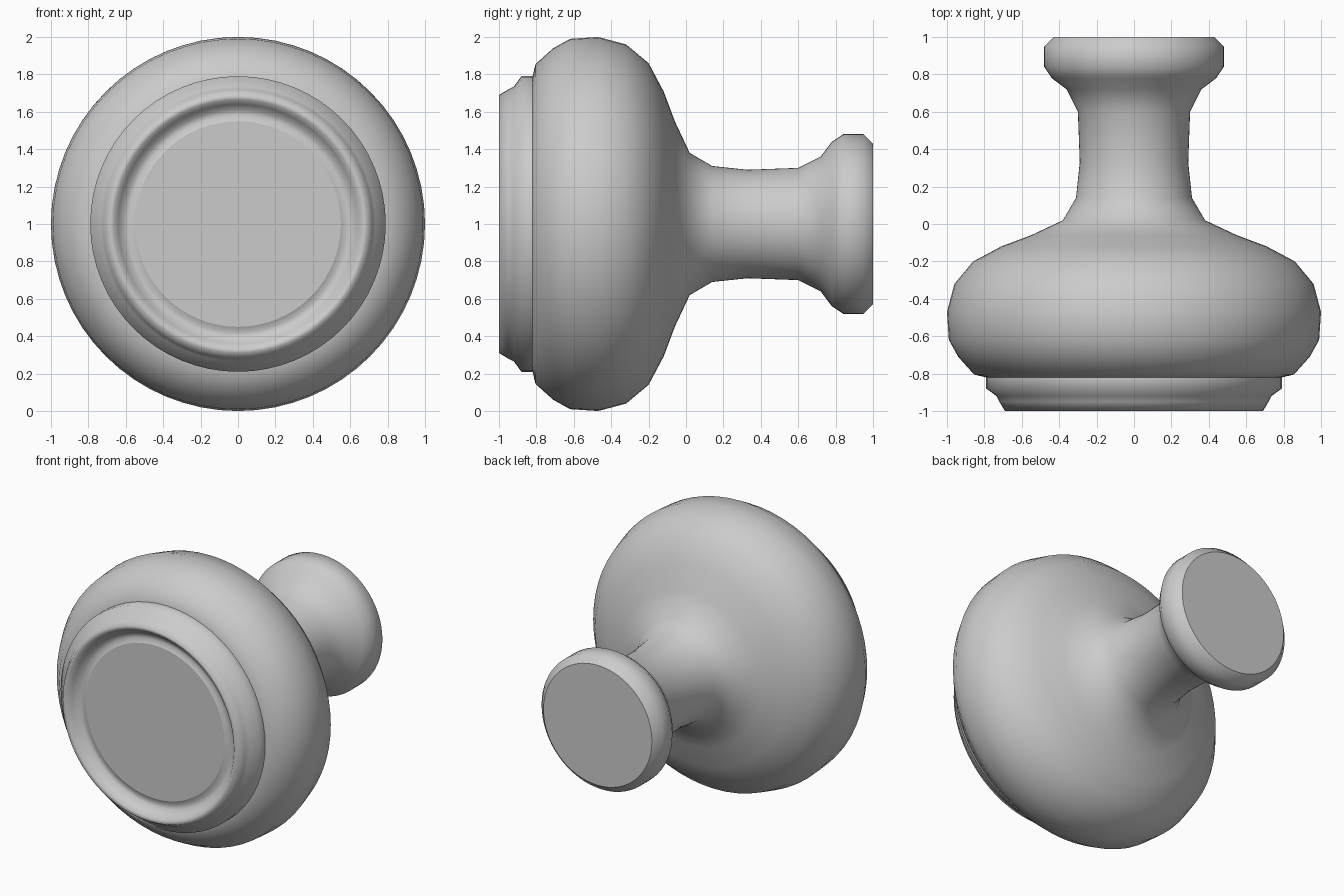
import bpy, bmesh, math

if "Cube" in bpy.data.objects:
    bpy.data.objects.remove(bpy.data.objects["Cube"])

SEGMENTS = 64

# Half profile as (radius, y), from the recessed front disc to the rear cap
PROFILE = [
    (0.55, -0.94), (0.58, -0.925), (0.61, -0.93), (0.64, -0.965), (0.665, -0.995),
    (0.69, -1.0), (0.72, -0.95), (0.735, -0.92), (0.79, -0.88), (0.79, -0.82),
    (0.855, -0.805), (0.94, -0.71), (0.99, -0.62), (1.0, -0.47), (0.96, -0.32),
    (0.86, -0.20), (0.71, -0.12), (0.55, -0.06), (0.38, 0.02), (0.31, 0.14),
    (0.29, 0.33), (0.30, 0.60), (0.36, 0.72), (0.44, 0.78), (0.48, 0.84),
    (0.48, 0.95), (0.43, 1.0),
]


def lathe(name, profile, centre_z):
    """Revolve the profile around the y axis and cap both ends."""
    bm = bmesh.new()
    rings = []
    for r, y in profile:
        rings.append([bm.verts.new((r * math.cos(2 * math.pi * i / SEGMENTS), y,
                                    centre_z + r * math.sin(2 * math.pi * i / SEGMENTS)))
                      for i in range(SEGMENTS)])
    for a, b in zip(rings, rings[1:]):
        for i in range(SEGMENTS):
            j = (i + 1) % SEGMENTS
            bm.faces.new((a[i], a[j], b[j], b[i])).smooth = True
    caps = [bm.faces.new(rings[0]), bm.faces.new(rings[-1])]
    # Crisp borders on the end discs and the collar step
    for face in caps:
        for e in face.edges:
            e.smooth = False
    step = rings[profile.index((0.79, -0.82))]
    for i in range(SEGMENTS):
        bm.edges.get((step[i], step[(i + 1) % SEGMENTS])).smooth = False
    bmesh.ops.recalc_face_normals(bm, faces=bm.faces)
    mesh = bpy.data.meshes.new(name)
    bm.to_mesh(mesh)
    bm.free()
    obj = bpy.data.objects.new(name, mesh)
    bpy.context.collection.objects.link(obj)
    return obj


# Turned knob: collar, rounded body, neck and flared rear foot
lathe("turned_knob", PROFILE, 1.0)
